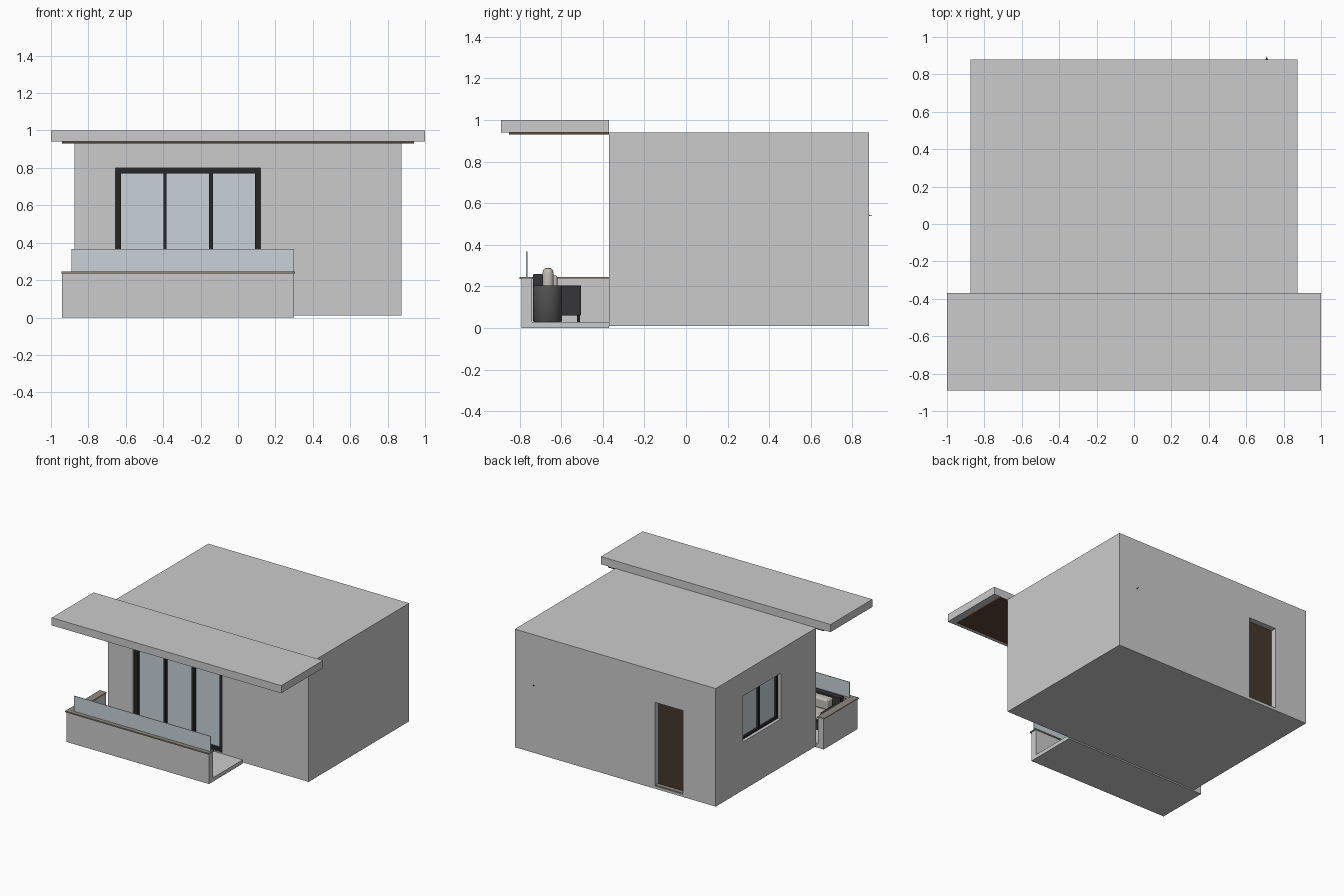
import bpy, bmesh, math

if "Cube" in bpy.data.objects:
    bpy.data.objects.remove(bpy.data.objects["Cube"])


def material(name, rgb):
    m = bpy.data.materials.new(name)
    m.diffuse_color = (*rgb, 1)
    m.use_nodes = True
    m.node_tree.nodes["Principled BSDF"].inputs["Base Color"].default_value = m.diffuse_color
    return m


DARK = material("dark_metal", (0.02, 0.02, 0.022))
GLASS = material("glass", (0.58, 0.65, 0.69))
WOOD = material("dark_wood", (0.06, 0.04, 0.025))
SOFFIT = material("soffit_wood", (0.10, 0.06, 0.04))
WICKER = material("wicker", (0.035, 0.035, 0.04))
CREAM = material("cream_fabric", (0.55, 0.52, 0.47))
STONE = material("cap_stone", (0.28, 0.25, 0.22))
POT = material("drum_grey", (0.08, 0.08, 0.08))


def box(name, x, y, z, mat=None, bevel=0):
    """Box from (min, max) ranges on each axis."""
    bm = bmesh.new()
    bmesh.ops.create_cube(bm, size=1)
    for v in bm.verts:
        v.co = [r[0] if c < 0 else r[1] for c, r in zip(v.co, (x, y, z))]
    me = bpy.data.meshes.new(name)
    bm.to_mesh(me)
    bm.free()
    ob = bpy.data.objects.new(name, me)
    bpy.context.collection.objects.link(ob)
    if mat:
        me.materials.append(mat)
    if bevel:
        mod = ob.modifiers.new("bevel", 'BEVEL')
        mod.width, mod.segments = bevel, 3
    return ob


def lathe(name, profile, loc, mat, n=32):
    """Surface of revolution from (radius, height) points, on the axis at both ends."""
    bm = bmesh.new()
    vs = [bm.verts.new((r, 0, z)) for r, z in profile]
    es = [bm.edges.new(p) for p in zip(vs, vs[1:])]
    bmesh.ops.spin(bm, geom=vs + es, cent=(0, 0, 0), axis=(0, 0, 1),
                   angle=math.tau, steps=n, use_merge=True)
    bmesh.ops.remove_doubles(bm, verts=bm.verts, dist=1e-5)
    bmesh.ops.recalc_face_normals(bm, faces=bm.faces)
    me = bpy.data.meshes.new(name)
    bm.to_mesh(me)
    bm.free()
    me.materials.append(mat)
    ob = bpy.data.objects.new(name, me)
    ob.location = loc
    bpy.context.collection.objects.link(ob)
    bpy.ops.object.select_all(action='DESELECT')
    ob.select_set(True)
    bpy.context.view_layer.objects.active = ob
    bpy.ops.object.shade_smooth_by_angle(angle=math.radians(35))
    return ob


# House body with recesses for the openings
body = box("house_body", (-0.875, 0.875), (-0.37, 0.88), (0.01, 0.94))
openings = [((-0.655, 0.12), (-0.45, -0.31), (0.035, 0.80)),
            ((-0.95, -0.815), (0.07, 0.54), (0.39, 0.75)),
            ((-0.59, -0.345), (0.82, 0.95), (0.03, 0.69))]
for r in openings:
    cutter = box("opening_cutter", *r)
    cutter.hide_render = True
    mod = body.modifiers.new("opening", 'BOOLEAN')
    mod.operation, mod.solver, mod.object = 'DIFFERENCE', 'EXACT', cutter
    bpy.context.view_layer.objects.active = body
    bpy.ops.object.modifier_apply(modifier=mod.name)
    bpy.data.objects.remove(cutter)

# Sliding glass door on the front
fy = (-0.36, -0.312)
box("sliding_glass", (-0.64, 0.105), (-0.335, -0.325), (0.05, 0.785), GLASS)
for i, (a, b) in enumerate([(-0.655, -0.625), (-0.399, -0.381), (-0.155, -0.133), (0.09, 0.12)]):
    box(f"sliding_stile_{i}", (a, b), fy, (0.035, 0.80), DARK)
for i, (a, b) in enumerate([(0.035, 0.06), (0.77, 0.80)]):
    box(f"sliding_rail_{i}", (-0.655, 0.12), fy, (a, b), DARK)

# Window on the left wall
wx = (-0.85, -0.817)
box("window_glass", (-0.832, -0.824), (0.08, 0.53), (0.40, 0.74), GLASS)
for i, (a, b) in enumerate([(0.07, 0.086), (0.296, 0.314), (0.524, 0.54)]):
    box(f"window_stile_{i}", wx, (a, b), (0.39, 0.75), DARK)
for i, (a, b) in enumerate([(0.39, 0.406), (0.734, 0.75)]):
    box(f"window_rail_{i}", wx, (0.07, 0.54), (a, b), DARK)

# Back door with threshold
box("back_door", (-0.585, -0.35), (0.815, 0.842), (0.03, 0.685), WOOD)
box("door_threshold", (-0.59, -0.345), (0.82, 0.875), (0.03, 0.036), STONE)

# Small spike fitting on the back wall
bpy.ops.mesh.primitive_cone_add(vertices=12, radius1=0.007, depth=0.018,
                                location=(0.71, 0.887, 0.54), rotation=(-math.pi / 2, 0, 0))
fitting = bpy.context.object
fitting.name = "wall_fitting"
fitting.scale.y = 0.4
fitting.data.materials.append(DARK)

# Canopy and soffit
box("canopy", (-1, 1), (-0.89, -0.37), (0.94, 1.0))
box("canopy_soffit", (-0.94, 0.94), (-0.85, -0.37), (0.931, 0.94), SOFFIT)

# Balcony, open at its right end
box("balcony_floor", (-0.94, 0.30), (-0.79, -0.37), (0, 0.03))
box("front_parapet", (-0.94, 0.30), (-0.79, -0.74), (0.0, 0.236))
box("left_parapet", (-0.94, -0.89), (-0.74, -0.37), (0.0, 0.236))
box("front_cap", (-0.945, 0.305), (-0.80, -0.735), (0.236, 0.246), STONE)
box("left_cap", (-0.945, -0.885), (-0.735, -0.37), (0.236, 0.246), STONE)
box("balcony_glass", (-0.89, 0.30), (-0.768, -0.763), (0.246, 0.367), GLASS)

# Sofa facing the house
box("sofa_base", (-0.86, -0.34), (-0.73, -0.505), (0.06, 0.135), WICKER, 0.004)
box("sofa_back", (-0.86, -0.34), (-0.735, -0.69), (0.06, 0.26), WICKER, 0.004)
for i, x in enumerate((-0.86, -0.385)):
    box(f"sofa_arm_{i}", (x, x + 0.045), (-0.69, -0.505), (0.06, 0.205), WICKER, 0.004)
    for j, y in enumerate((-0.73, -0.525)):
        box(f"sofa_foot_{i}{j}", (x + 0.01, x + 0.025), (y, y + 0.015), (0.03, 0.062), DARK)
for i, x in enumerate((-0.813, -0.598)):
    box(f"seat_cushion_{i}", (x, x + 0.21), (-0.68, -0.51), (0.135, 0.172), CREAM, 0.012)
    box(f"back_cushion_{i}", (x + 0.01, x + 0.2), (-0.688, -0.618), (0.172, 0.255), CREAM, 0.015)

# Round side table with a vase
lathe("side_table", [(0, 0.03), (0.066, 0.03), (0.07, 0.036), (0.07, 0.197),
                     (0.066, 0.205), (0, 0.205)], (-0.23, -0.665, 0), POT)
lathe("vase", [(0, 0.205), (0.026, 0.205), (0.027, 0.262), (0.024, 0.277),
               (0.015, 0.287), (0, 0.29)], (-0.23, -0.663, 0), CREAM, 24)
